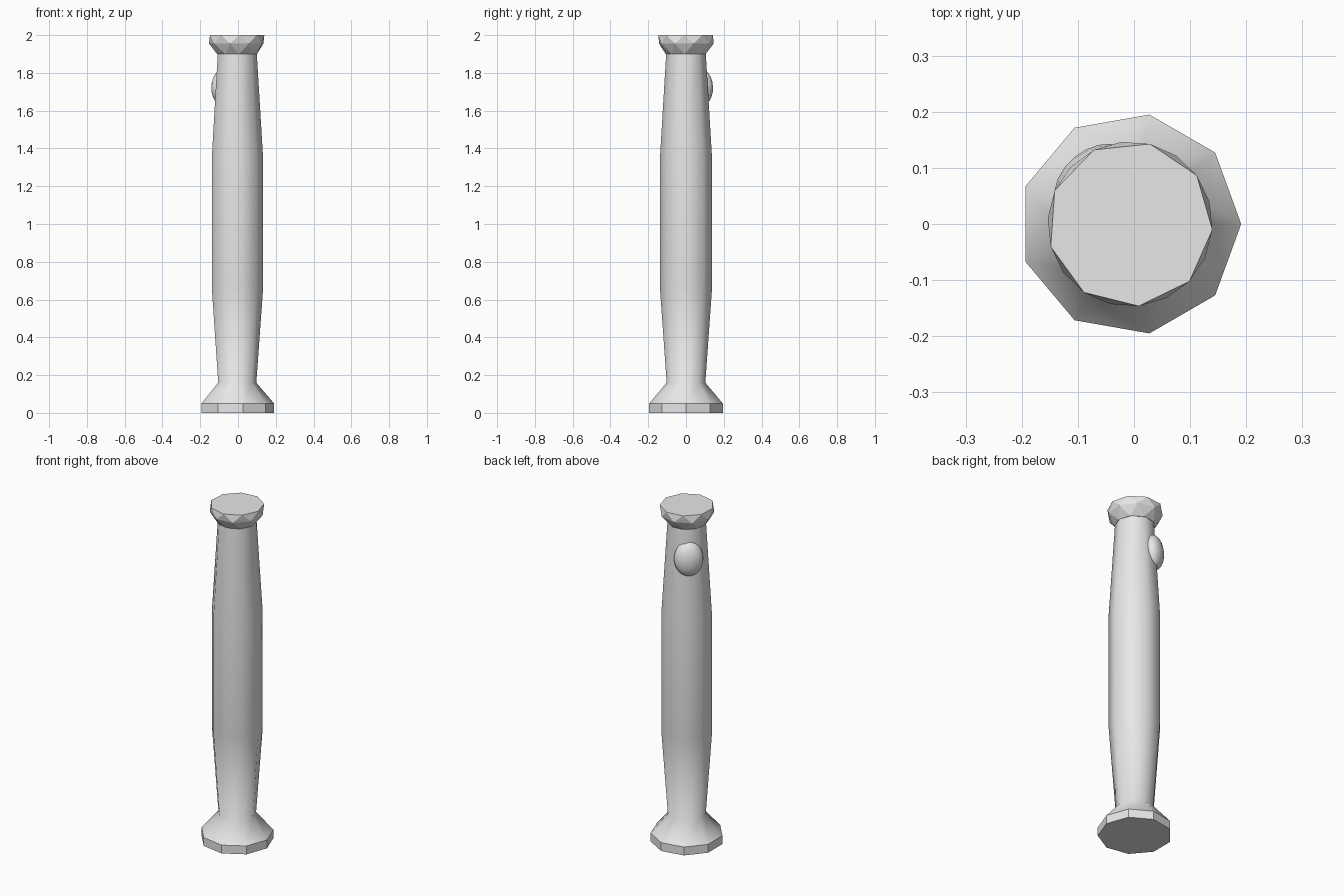
import bpy, bmesh
from math import sin, cos, radians, pi

cube = bpy.data.objects.get("Cube")
if cube:
    bpy.data.objects.remove(cube, do_unlink=True)

SIDES = 9
AXIS_X = -0.007

grey = bpy.data.materials.new("light grey")
grey.use_nodes = True
grey.diffuse_color = (0.8, 0.8, 0.8, 1)
grey.node_tree.nodes["Principled BSDF"].inputs["Base Color"].default_value = (0.8, 0.8, 0.8, 1)


def finish(name, bm):
    bmesh.ops.recalc_face_normals(bm, faces=bm.faces)
    mesh = bpy.data.meshes.new(name)
    bm.to_mesh(mesh)
    bm.free()
    mesh.materials.append(grey)
    obj = bpy.data.objects.new(name, mesh)
    bpy.context.collection.objects.link(obj)
    return obj


def ring(bm, radius, z, turn=0):
    angles = [radians(turn) + 2 * pi * i / SIDES for i in range(SIDES)]
    return [bm.verts.new((AXIS_X + radius * cos(a), radius * sin(a), z)) for a in angles]


# Handle: foot rim, flared foot and swelling grip in one skin
bm = bmesh.new()
profile = [(0.198, 0), (0.198, 0.05), (0.104, 0.16), (0.14, 0.66), (0.14, 1.35), (0.106, 1.91)]
rings = [ring(bm, r, z) for r, z in profile]
for level, (low, high) in enumerate(zip(rings, rings[1:])):
    for i in range(SIDES):
        j = (i + 1) % SIDES
        face = bm.faces.new((low[i], low[j], high[j], high[i]))
        face.smooth = level > 0
for end in (rings[0], rings[-1]):
    bm.faces.new(end)
for edge in bm.edges:
    if any(not f.smooth for f in edge.link_faces):
        edge.smooth = False
finish("handle", bm)

# Pommel: faceted cap made of triangles between staggered rings
bm = bmesh.new()
rings = [ring(bm, 0.108, 1.9, -4), ring(bm, 0.147, 1.955, 16), ring(bm, 0.147, 2, 36)]
for low, high in zip(rings, rings[1:]):
    for i in range(SIDES):
        j = (i + 1) % SIDES
        bm.faces.new((low[i], low[j], high[i]))
        bm.faces.new((low[j], high[j], high[i]))
for end in (rings[0], rings[-1]):
    bm.faces.new(end)
finish("pommel", bm)

# Button: smooth flattened ball set in the upper grip
bm = bmesh.new()
bmesh.ops.create_uvsphere(bm, u_segments=20, v_segments=12, radius=1)
for face in bm.faces:
    face.smooth = True
button = finish("button", bm)
angle = radians(130)
button.scale = (0.055, 0.08, 0.1)
button.rotation_euler = (0, radians(-3.6), angle)
button.location = (AXIS_X + 0.1 * cos(angle), 0.1 * sin(angle), 1.725)
